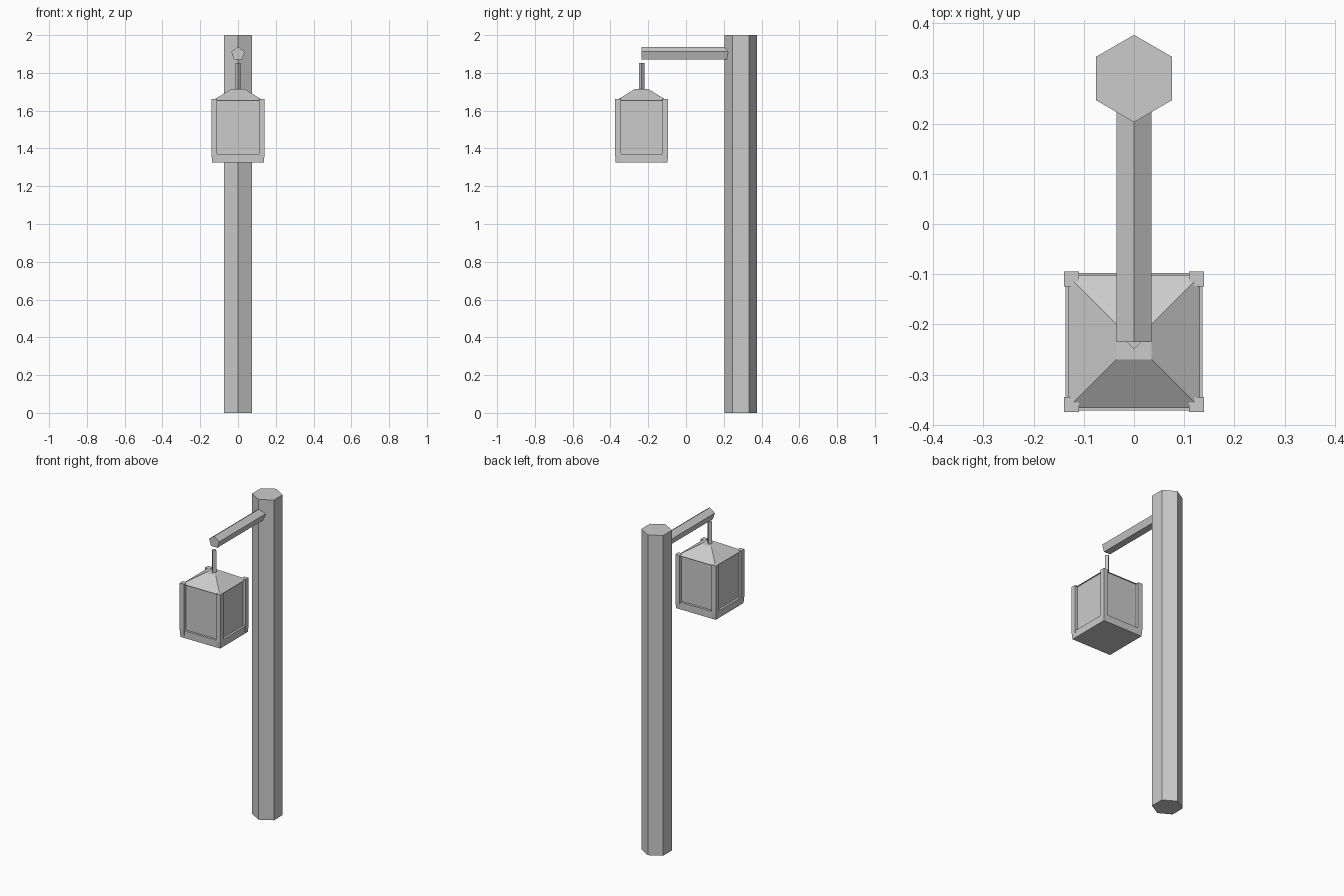
import bpy, math

cube = bpy.data.objects.get("Cube")
if cube:
    bpy.data.objects.remove(cube, do_unlink=True)

grey = bpy.data.materials.new("plain grey")
grey.use_nodes = True
grey.diffuse_color = (0.6, 0.6, 0.6, 1)
grey.node_tree.nodes["Principled BSDF"].inputs["Base Color"].default_value = (0.6, 0.6, 0.6, 1)

LAMP_Y = -0.235


def loft(name, rings):
    """Flat-shaded solid through rings of points, capped at both ends."""
    n = len(rings[0])
    verts = [p for ring in rings for p in ring]
    faces = [tuple(reversed(range(n))), tuple(range(len(verts) - n, len(verts)))]
    for r in range(len(rings) - 1):
        for i in range(n):
            j = (i + 1) % n
            a, b = r * n, (r + 1) * n
            faces.append((a + i, a + j, b + j, b + i))
    mesh = bpy.data.meshes.new(name)
    mesh.from_pydata(verts, [], faces)
    mesh.materials.append(grey)
    obj = bpy.data.objects.new(name, mesh)
    bpy.context.collection.objects.link(obj)
    return obj


def polygon(sides, radius):
    """Regular polygon with one corner on the second axis."""
    angles = [math.pi / 2 + math.tau * i / sides for i in range(sides)]
    return [(radius * math.cos(a), radius * math.sin(a)) for a in angles]


def upright(name, sides, radius, y, z0, z1):
    return loft(name, [[(u, y + v, z) for u, v in polygon(sides, radius)] for z in (z0, z1)])


def rect(x0, x1, y0, y1, z):
    return [(x0, y0, z), (x1, y0, z), (x1, y1, z), (x0, y1, z)]


def square(half, z):
    return rect(-half, half, LAMP_Y - half, LAMP_Y + half, z)


# Hexagonal post and pentagonal arm
upright("post", 6, 0.087, 0.29, 0, 2)
loft("arm", [[(u, y, 1.901 + v) for u, v in polygon(5, 0.037)] for y in (0.225, LAMP_Y)])

# Lantern: hanger, roof, recessed body and base
upright("hanger", 4, 0.0145, LAMP_Y, 1.69, 1.852)
loft("lantern_roof", [square(0.132, 1.655), square(0.035, 1.715)])
loft("lantern_panes", [square(0.123, 1.36), square(0.123, 1.656)])
loft("lantern_base", [square(0.137, 1.325), square(0.137, 1.37)])

# Corner posts, tapering into the base at the foot
for side, sx in (("left", 1), ("right", -1)):
    for end, sy in (("front", -1), ("back", 1)):
        rings = []
        for outer, z in ((0.137, 1.325), (0.14, 1.365), (0.14, 1.662)):
            xs = sorted((sx * 0.11, sx * outer))
            ys = sorted((LAMP_Y + sy * 0.11, LAMP_Y + sy * outer))
            rings.append(rect(*xs, *ys, z))
        loft(f"corner_post_{end}_{side}", rings)
